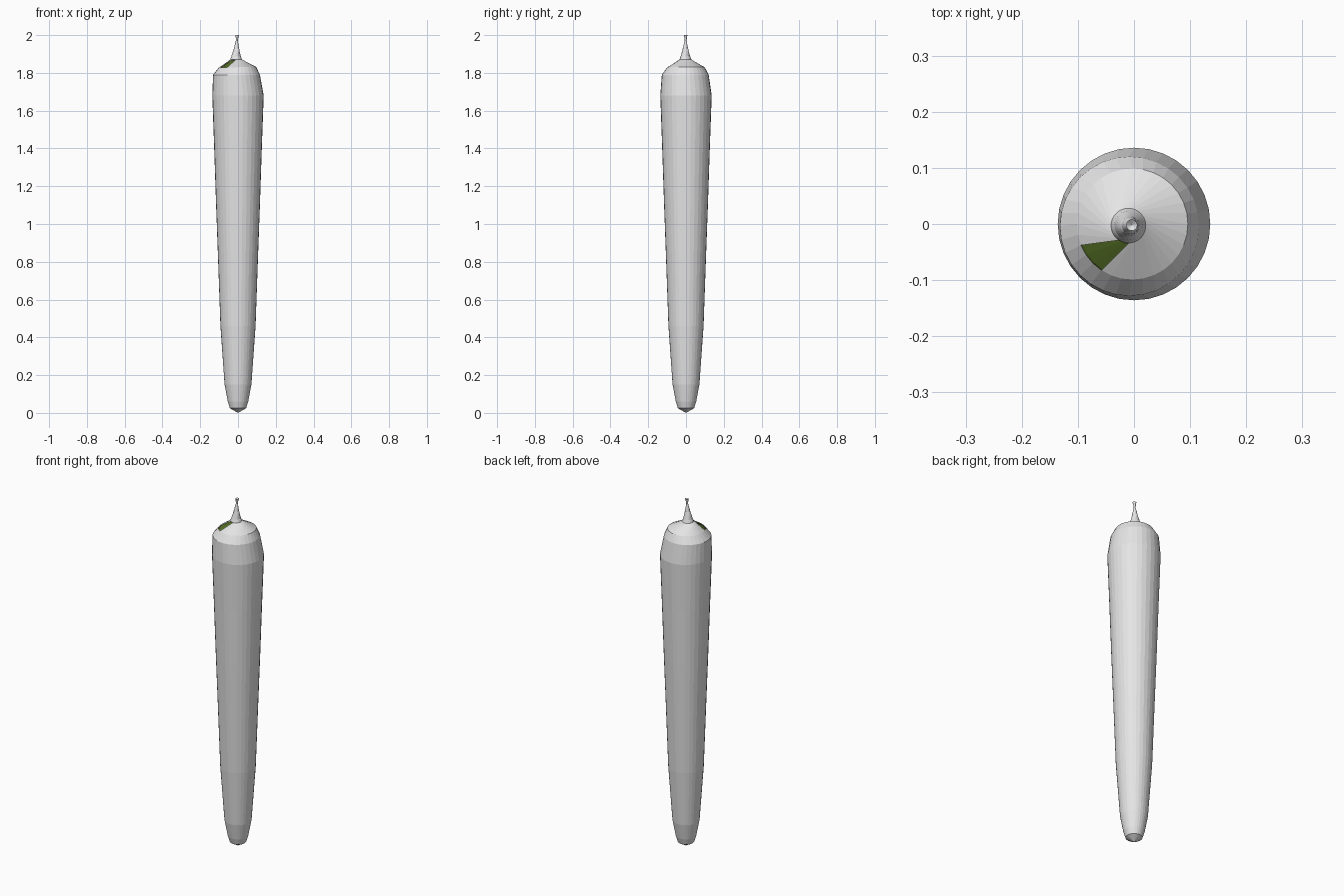
import bpy, bmesh, math

if "Cube" in bpy.data.objects:
    bpy.data.objects.remove(bpy.data.objects["Cube"])

N = 32


def material(name, rgb):
    m = bpy.data.materials.new(name)
    m.diffuse_color = (*rgb, 1)
    m.use_nodes = True
    m.node_tree.nodes["Principled BSDF"].inputs["Base Color"].default_value = m.diffuse_color
    return m


paper = material("off white paper", (0.78, 0.78, 0.78))
green = material("olive green filling", (0.09, 0.16, 0.018))


def lathe(name, rings, mat, cap_start=None, cap_end=None, skip=None):
    """Loft rings of (z, radius, centre x, centre y, twist in degrees, tilt in x)."""
    bm = bmesh.new()
    loops = []
    for z, r, cx, cy, tw, tilt in rings:
        loop = []
        for i in range(N):
            a = 2 * math.pi * i / N + math.radians(tw)
            x, y = r * math.cos(a), r * math.sin(a)
            loop.append(bm.verts.new((cx + x, cy + y, z + tilt * x)))
        loops.append(loop)
    for k, (a, b) in enumerate(zip(loops, loops[1:])):
        for i in range(N):
            if skip and skip(k, i):
                continue
            j = (i + 1) % N
            bm.faces.new((a[i], a[j], b[j], b[i]))
    if cap_start is not None:
        tip = bm.verts.new(cap_start)
        for i in range(N):
            bm.faces.new((tip, loops[0][(i + 1) % N], loops[0][i]))
    if cap_end is not None:
        tip = bm.verts.new(cap_end)
        for i in range(N):
            bm.faces.new((loops[-1][i], loops[-1][(i + 1) % N], tip))
    me = bpy.data.meshes.new(name)
    bm.to_mesh(me)
    bm.free()
    me.materials.append(mat)
    ob = bpy.data.objects.new(name, me)
    bpy.context.collection.objects.link(ob)
    return ob


# Tapered paper tube with a pointed base and a slightly slanted shoulder
lathe("paper_tube", [
    (0.025, 0.043, 0, 0, 0, 0),
    (0.06, 0.054, 0, 0, 0, 0),
    (0.15, 0.071, 0, 0, 0, 0),
    (0.46, 0.093, 0, 0, 0, 0),
    (0.80, 0.105, 0, 0, 0, 0),
    (1.10, 0.116, 0, 0, 0, 0),
    (1.40, 0.126, 0, 0, 0, 0),
    (1.68, 0.136, 0, 0, 0, 0),
    (1.79, 0.124, -0.008, -0.004, 0, 0),
    (1.83, 0.099, -0.003, 0, 0, 0.02),
], paper, cap_start=(0, 0, 0))

# Folded closing cone, turned as it rises, with a torn three-panel gap
gap = {math.floor((209 + 11.25 * k) / 360 * N) for k in range(3)}
lathe("folded_crown", [
    (1.83, 0.099, -0.003, 0, 0, 0.02),
    (1.872, 0.031, -0.010, -0.003, 34, 0),
], paper, skip=lambda k, i: i in gap)

# Green filling seen through the gap
lathe("filling", [
    (1.79, 0.112, -0.006, -0.003, 0, 0),
    (1.825, 0.097, -0.003, 0, 0, 0.02),
    (1.865, 0.030, -0.010, -0.003, 34, 0),
], green, cap_start=(0, 0, 1.78), cap_end=(-0.010, -0.003, 1.866))

# Twisted paper wick
lathe("twisted_tip", [
    (1.872, 0.031, -0.010, -0.003, 34, 0),
    (1.888, 0.025, -0.010, -0.003, 55, 0),
    (1.93, 0.014, -0.008, -0.003, 85, 0),
    (1.972, 0.005, -0.006, -0.002, 120, 0),
    (1.988, 0.007, -0.005, -0.002, 140, 0),
    (2.0, 0.010, -0.004, -0.002, 155, 0),
], paper, cap_end=(-0.004, -0.002, 1.992))
